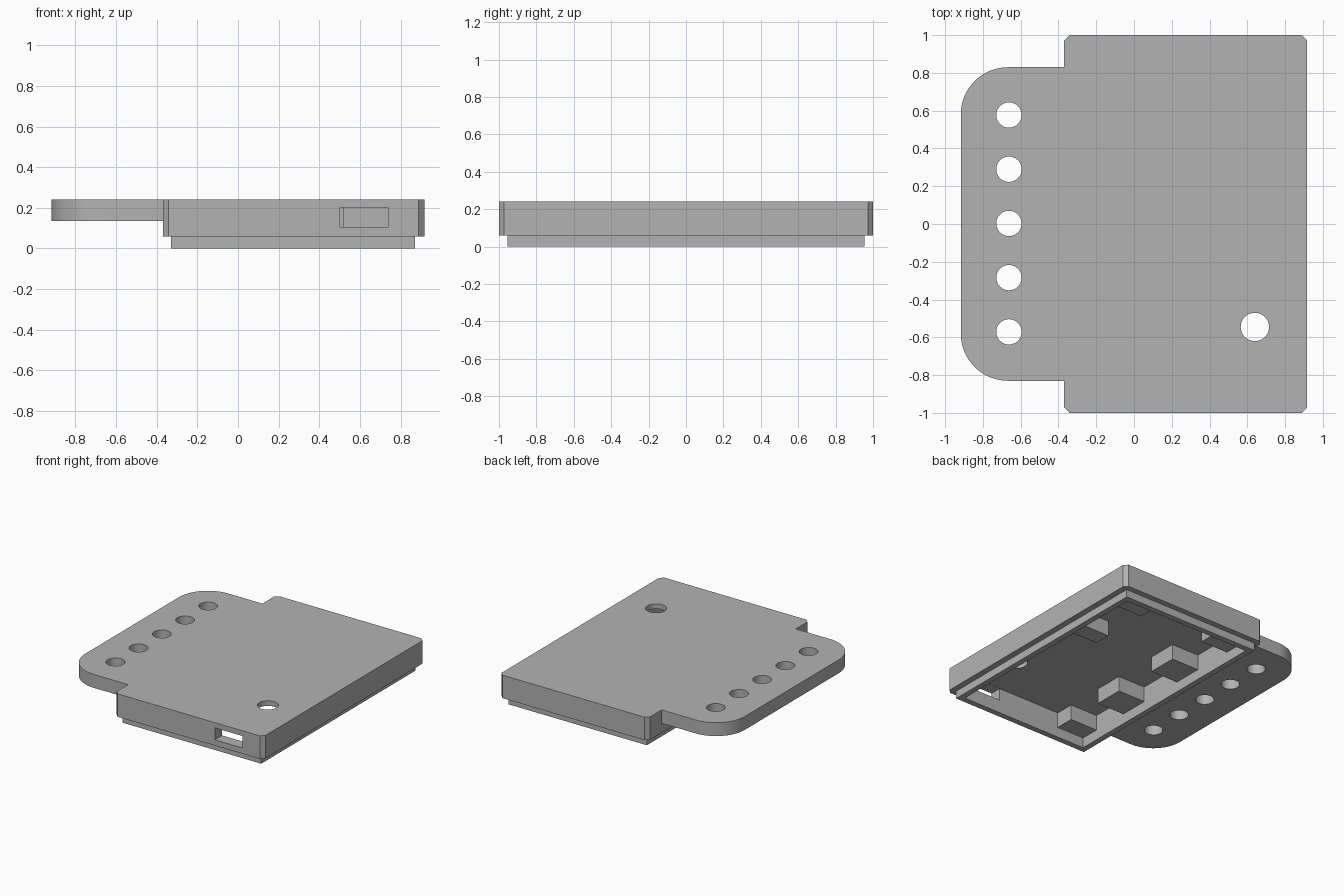
import bpy
import bmesh
from math import cos, sin, pi, radians

cube = bpy.data.objects.get("Cube")
if cube:
    bpy.data.objects.remove(cube, do_unlink=True)

grey = bpy.data.materials.new("plain_grey")
grey.use_nodes = True
color = (0.45, 0.45, 0.45, 1)
grey.diffuse_color = color
grey.node_tree.nodes["Principled BSDF"].inputs["Base Color"].default_value = color


def prism(name, outline, z0, z1):
    """Extrude a flat outline from z0 up to z1."""
    bm = bmesh.new()
    face = bm.faces.new([bm.verts.new((x, y, z0)) for x, y in outline])
    up = bmesh.ops.extrude_face_region(bm, geom=[face])["geom"]
    verts = [v for v in up if isinstance(v, bmesh.types.BMVert)]
    bmesh.ops.translate(bm, verts=verts, vec=(0, 0, z1 - z0))
    bmesh.ops.recalc_face_normals(bm, faces=bm.faces)
    mesh = bpy.data.meshes.new(name)
    bm.to_mesh(mesh)
    bm.free()
    mesh.materials.append(grey)
    obj = bpy.data.objects.new(name, mesh)
    bpy.context.collection.objects.link(obj)
    return obj


def rect(x0, x1, y0, y1):
    return [(x0, y0), (x1, y0), (x1, y1), (x0, y1)]


def chamfered(x0, x1, y0, y1, c):
    return [(x0 + c, y0), (x1 - c, y0), (x1, y0 + c), (x1, y1 - c),
            (x1 - c, y1), (x0 + c, y1), (x0, y1 - c), (x0, y0 + c)]


def arc(cx, cy, r, start, sweep, n):
    return [(cx + r * cos(start + sweep * i / n),
             cy + r * sin(start + sweep * i / n)) for i in range(n + 1)]


def circle(cx, cy, r):
    return arc(cx, cy, r, 0, 2 * pi, 48)[:-1]


def combine(target, other, operation):
    """Apply a boolean and drop the helper."""
    mod = target.modifiers.new(operation, "BOOLEAN")
    mod.operation = operation
    mod.solver = "EXACT"
    mod.object = other
    bpy.context.view_layer.objects.active = target
    bpy.ops.object.modifier_apply(modifier=mod.name)
    bpy.data.objects.remove(other, do_unlink=True)


TOP, FLOOR, RIM = 0.24, 0.2, 0.06
WALL_X0, WALL_X1, WALL_Y = -0.285, 0.825, 0.91

# Lid shell: chamfered body, insert lip and mounting flange
lid = prism("lid_shell", chamfered(-0.37, 0.917, -1, 1, 0.028), RIM, TOP)
combine(lid, prism("insert_lip", rect(-0.33, 0.87, -0.955, 0.955), 0, 0.1), "UNION")
R = 0.25
flange = ([(-0.33, 0.83)] + arc(-0.917 + R, 0.83 - R, R, pi / 2, pi / 2, 16)
          + arc(-0.917 + R, R - 0.83, R, pi, pi / 2, 16) + [(-0.33, -0.83)])
combine(lid, prism("mounting_flange", flange, 0.135, TOP), "UNION")

# Cavity, port slot and round holes
combine(lid, prism("cavity", rect(WALL_X0, WALL_X1, -WALL_Y, WALL_Y), -0.1, FLOOR),
        "DIFFERENCE")
combine(lid, prism("port_slot", rect(0.5, 0.74, -1.1, -0.85), 0.105, FLOOR - 0.001),
        "DIFFERENCE")
holes = [(-0.662, 0.287 * i + 0.003, 0.067) for i in range(-2, 3)]
holes.append((0.64, -0.545, 0.075))
for x, y, r in holes:
    combine(lid, prism("hole", circle(x, y, r), 0.1, 0.4), "DIFFERENCE")

bpy.ops.object.select_all(action="DESELECT")
lid.select_set(True)
bpy.context.view_layer.objects.active = lid
bpy.ops.object.shade_smooth_by_angle(angle=radians(30))

# Support blocks hanging from the inside of the lid
LEFT, RIGHT = (WALL_X0, -0.047), (0.52, WALL_X1)
blocks = {
    "flange_side_front_block": (*LEFT, -WALL_Y, -0.76),
    "flange_side_middle_front_block": (*LEFT, -0.46, -0.225),
    "flange_side_middle_back_block": (*LEFT, 0.14, 0.375),
    "flange_side_back_block": (*LEFT, 0.7, WALL_Y),
    "far_side_middle_block": (*RIGHT, 0.2, 0.335),
    "far_side_back_block": (*RIGHT, 0.7, WALL_Y),
}
for name, box in blocks.items():
    prism(name, rect(*box), 0.08, FLOOR)
